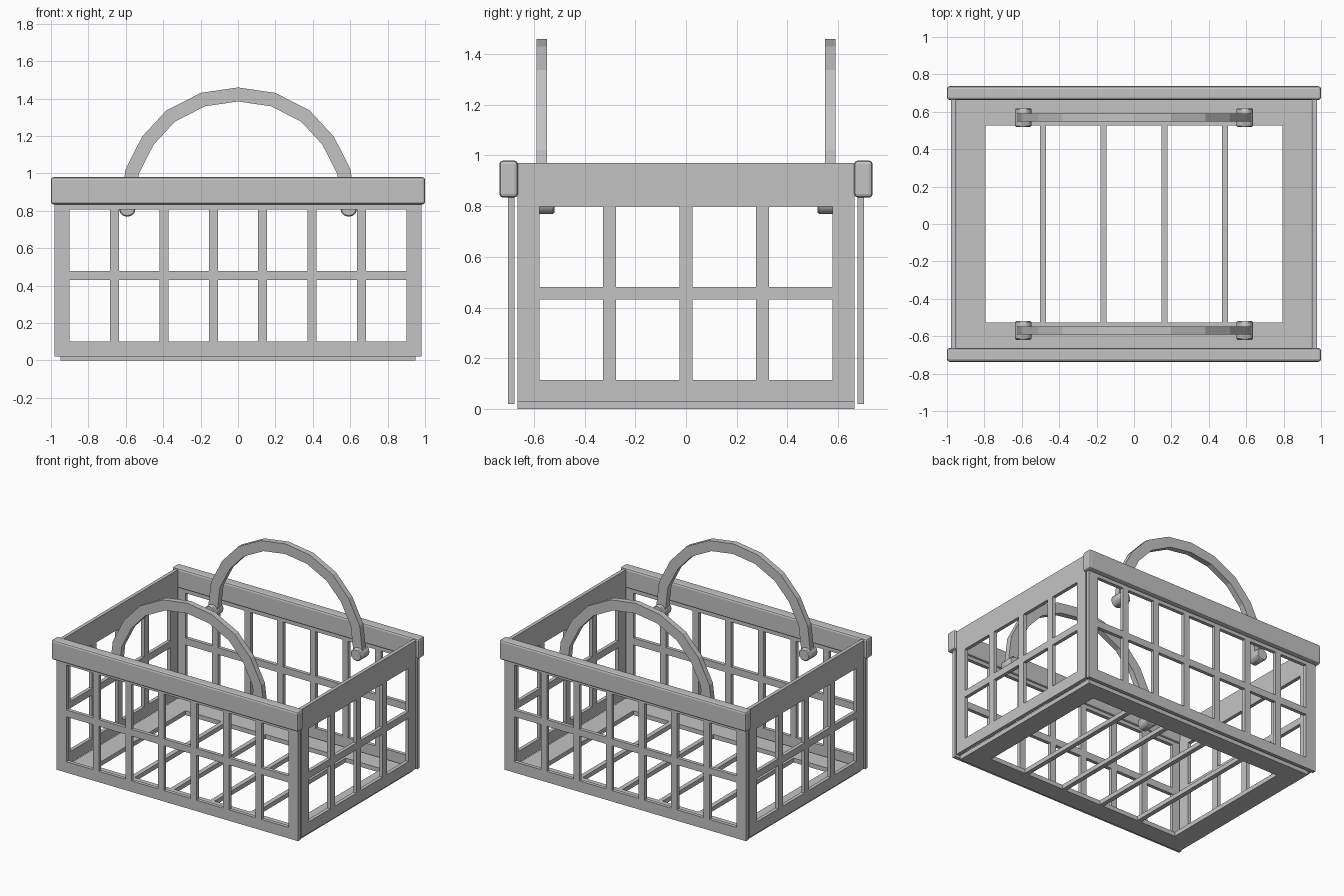
import bpy, bmesh, math
from mathutils import Vector, Matrix

if "Cube" in bpy.data.objects:
    bpy.data.objects.remove(bpy.data.objects["Cube"])

GREY = (0.55, 0.55, 0.55, 1)
plastic = bpy.data.materials.new("grey plastic")
plastic.use_nodes = True
plastic.diffuse_color = GREY
plastic.node_tree.nodes["Principled BSDF"].inputs["Base Color"].default_value = GREY


def finish(bm, name, smooth=False):
    bmesh.ops.recalc_face_normals(bm, faces=bm.faces)
    mesh = bpy.data.meshes.new(name)
    for f in bm.faces:
        f.smooth = smooth
    bm.to_mesh(mesh)
    bm.free()
    mesh.materials.append(plastic)
    obj = bpy.data.objects.new(name, mesh)
    bpy.context.collection.objects.link(obj)
    return obj


def bevel(obj, width, segments):
    mod = obj.modifiers.new("Bevel", "BEVEL")
    mod.width, mod.segments = width, segments
    mod.limit_method = "ANGLE"


def cuts(outer, border, columns, bar):
    """Edge positions: outer edge, then both edges of each opening, outer edge."""
    lo, hi = outer
    start, end = border
    step = (end - start + bar) / columns
    inner = []
    for i in range(columns):
        inner += [start + i * step, start + (i + 1) * step - bar]
    return [lo] + inner + [hi]


def lattice(name, us, vs, place, thickness):
    """Flat sheet with an opening at every odd/odd cell, extruded to a slab."""
    bm = bmesh.new()
    grid = [[bm.verts.new(place(u, v)) for v in vs] for u in us]
    for i in range(len(us) - 1):
        for j in range(len(vs) - 1):
            if i % 2 == 0 or j % 2 == 0:
                bm.faces.new((grid[i][j], grid[i + 1][j],
                              grid[i + 1][j + 1], grid[i][j + 1]))
    ext = bmesh.ops.extrude_face_region(bm, geom=bm.faces[:])
    new = [e for e in ext["geom"] if isinstance(e, bmesh.types.BMVert)]
    bmesh.ops.translate(bm, verts=new, vec=thickness)
    return finish(bm, name)


# Slotted floor
lattice("floor", cuts((-0.948, 0.948), (-0.795, 0.795), 5, 0.033),
        [-0.665, -0.527, 0.527, 0.665],
        lambda u, v: Vector((u, v, 0)), Vector((0, 0, 0.032)))

# Front and back lattice walls
wall_u = cuts((-0.98, 0.98), (-0.9, 0.9), 7, 0.048)
wall_v = cuts((0.02, 0.96), (0.1, 0.808), 2, 0.05)
for name, s in (("front_wall", -1), ("back_wall", 1)):
    lattice(name, wall_u, wall_v,
            lambda u, v: Vector((u, s * 0.677, v)), Vector((0, s * 0.026, 0)))

# Left and right lattice walls
side_u = cuts((-0.665, 0.665), (-0.578, 0.578), 4, 0.052)
side_v = cuts((0.03, 0.97), (0.114, 0.798), 2, 0.05)
for name, s in (("right_wall", -1), ("left_wall", 1)):
    lattice(name, side_u, side_v,
            lambda u, v: Vector((s * 0.953, u, v)), Vector((s * 0.026, 0, 0)))

# Thick rounded rims along front and back
for name, s in (("front_rim", -1), ("back_rim", 1)):
    bm = bmesh.new()
    bmesh.ops.create_cube(bm, size=1, matrix=Matrix.Translation((0, s * 0.7, 0.907))
                          @ Matrix.Diagonal((2, 0.073, 0.146, 1)))
    bevel(finish(bm, name), 0.014, 2)

# Arched handles with a flat rectangular section, and their pivot knobs
half = [(0.592, 0.8), (0.566, 1.01), (0.482, 1.175), (0.36, 1.307), (0.187, 1.395)]
path = [Vector((-x, z)) for x, z in half] + [Vector((0, 1.422))]
path += [Vector(p) for p in reversed(half)]
for side, s in (("front", -1), ("back", 1)):
    bm = bmesh.new()
    rings = []
    for i, p in enumerate(path):
        t = (path[min(i + 1, len(path) - 1)] - path[max(i - 1, 0)]).normalized()
        n = Vector((-t.y, t.x)) * 0.0375
        rings.append([bm.verts.new((p.x + a * n.x, s * 0.569 + b * 0.021, p.y + a * n.y))
                      for a, b in ((-1, -1), (1, -1), (1, 1), (-1, 1))])
    for r, q in zip(rings, rings[1:]):
        for k in range(4):
            m = (k + 1) % 4
            bm.faces.new((r[k], r[m], q[m], q[k]))
    bm.faces.new(rings[0])
    bm.faces.new(rings[-1])
    finish(bm, side + "_handle")

    for end, e in (("right", -1), ("left", 1)):
        bm = bmesh.new()
        bmesh.ops.create_cone(bm, cap_ends=True, segments=12, radius1=0.045,
                              radius2=0.045, depth=0.1,
                              matrix=Matrix.Translation((e * 0.592, s * 0.569, 0.813))
                              @ Matrix.Rotation(math.pi / 2, 4, "X"))
        knob = finish(bm, f"{side}_{end}_pivot_knob")
        bpy.ops.object.select_all(action="DESELECT")
        knob.select_set(True)
        bpy.context.view_layer.objects.active = knob
        bpy.ops.object.shade_smooth_by_angle(angle=math.radians(40))
        bevel(knob, 0.006, 1)
